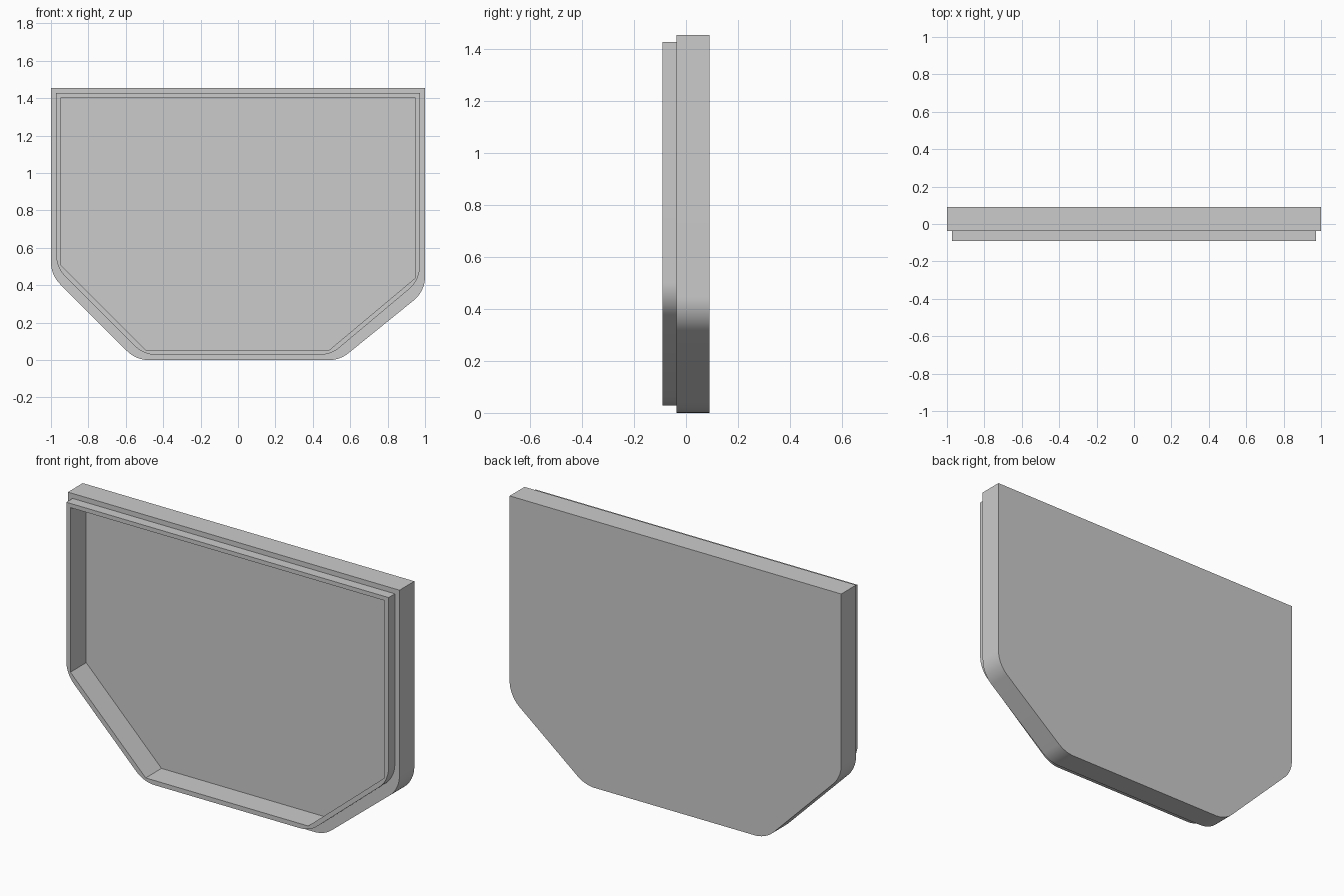
import bpy, bmesh, math
from mathutils import Vector

cube = bpy.data.objects.get("Cube")
if cube:
    bpy.data.objects.remove(cube, do_unlink=True)

ARC_STEPS = 12


def fillet(prev, corner, nxt, radius):
    """Points of a rounded corner, always the same number."""
    a, b = (prev - corner).normalized(), (nxt - corner).normalized()
    half = a.angle(b) / 2
    centre = corner + (a + b).normalized() * (radius / math.sin(half))
    # Unit directions from the arc centre to both tangent points
    to_centre = (a + b).normalized() / math.sin(half)
    start = (a / math.tan(half) - to_centre).normalized()
    end = (b / math.tan(half) - to_centre).normalized()
    return [centre + start.slerp(end, i / ARC_STEPS).normalized() * radius
            for i in range(ARC_STEPS + 1)]


def outline(half_width, bottom, top, left_z, left_x, right_x, right_z, radius):
    """Panel outline with square top corners and rounded lower corners."""
    pts = [Vector((x, 0, z)) for x, z in (
        (-half_width, top), (-half_width, left_z), (left_x, bottom),
        (right_x, bottom), (half_width, right_z), (half_width, top))]
    ring = [pts[0]]
    for i in range(1, 5):
        ring += fillet(pts[i - 1], pts[i], pts[i + 1], radius)
    return ring + [pts[5]]


outer = outline(1.0, 0.0, 1.455, 0.455, -0.545, 0.545, 0.368, 0.165)
lip = outline(0.972, 0.028, 1.428, 0.496, -0.505, 0.496, 0.427, 0.16)
pocket = outline(0.947, 0.053, 1.405, 0.508, -0.493, 0.487, 0.438, 0.0)

# Sections from the back face, over the stepped lip, down to the pocket floor
sections = [(outer, 0.091), (outer, -0.037), (lip, -0.037),
            (lip, -0.091), (pocket, -0.091), (pocket, 0.045)]

bm = bmesh.new()
rings = [[bm.verts.new((p.x, y, p.z)) for p in ring] for ring, y in sections]
for r1, r2 in zip(rings, rings[1:]):
    for i in range(len(r1)):
        j = (i + 1) % len(r1)
        bm.faces.new((r1[i], r1[j], r2[j], r2[i]))
bm.faces.new(rings[0])
bm.faces.new(rings[-1])
bmesh.ops.remove_doubles(bm, verts=bm.verts, dist=0.0005)
bmesh.ops.recalc_face_normals(bm, faces=bm.faces)

mesh = bpy.data.meshes.new("cover_panel")
bm.to_mesh(mesh)
bm.free()
panel = bpy.data.objects.new("cover_panel", mesh)
bpy.context.collection.objects.link(panel)

# Plain grey over the whole panel
grey = bpy.data.materials.new("light_grey")
grey.use_nodes = True
colour = (0.6, 0.6, 0.6, 1)
grey.diffuse_color = colour
grey.node_tree.nodes["Principled BSDF"].inputs["Base Color"].default_value = colour
mesh.materials.append(grey)

# Smooth rounded corners, crisp edges elsewhere
bpy.ops.object.select_all(action="DESELECT")
panel.select_set(True)
bpy.context.view_layer.objects.active = panel
bpy.ops.object.shade_smooth_by_angle(angle=math.radians(25))
